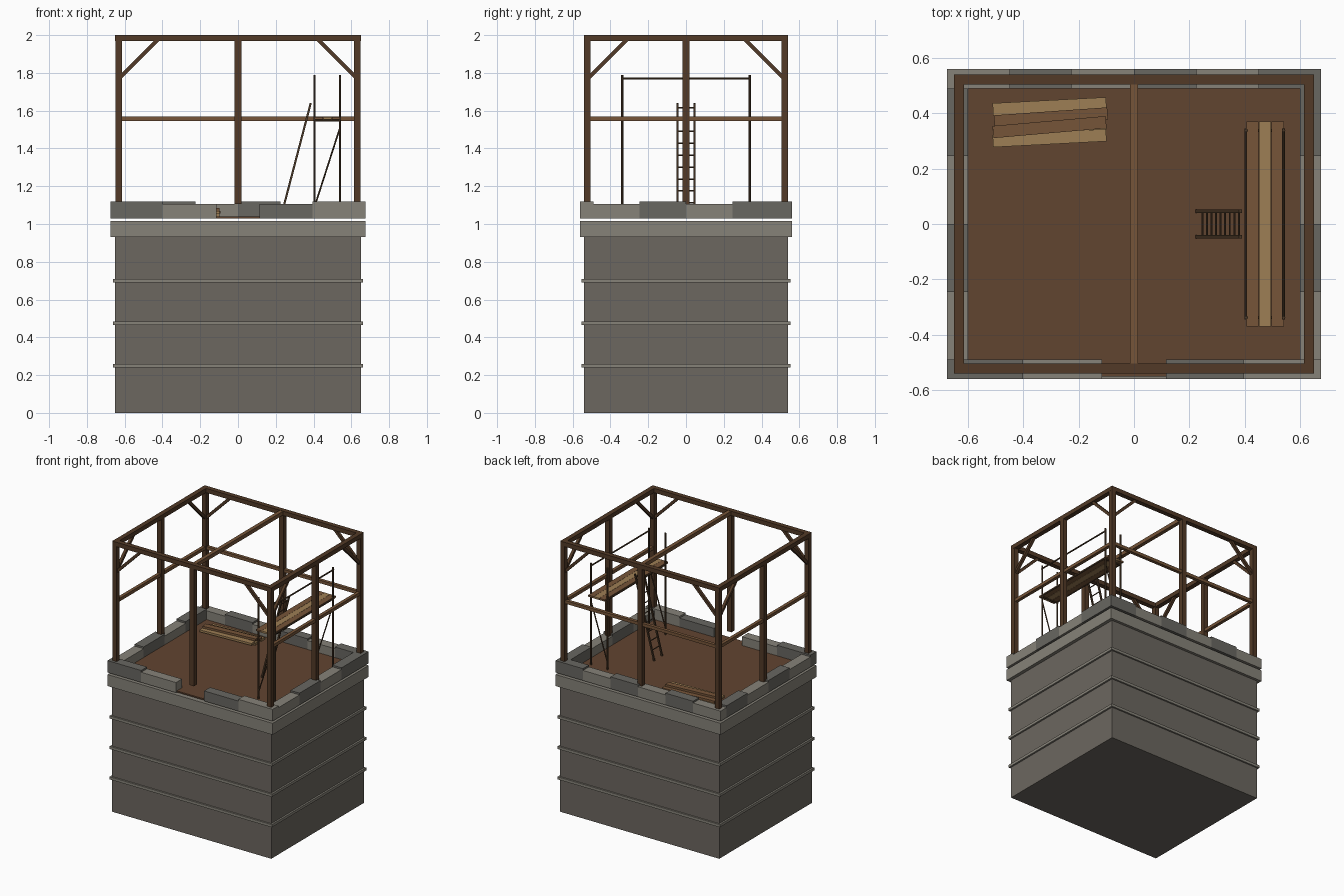
import bpy, math
from mathutils import Vector

if "Cube" in bpy.data.objects:
    bpy.data.objects.remove(bpy.data.objects["Cube"])


def material(name, rgb):
    m = bpy.data.materials.new(name)
    m.diffuse_color = (*rgb, 1)
    m.use_nodes = True
    m.node_tree.nodes["Principled BSDF"].inputs["Base Color"].default_value = m.diffuse_color
    return m


STONE = material("stone", (0.15, 0.135, 0.115))
STONE_LIGHT = material("stone_light", (0.24, 0.225, 0.19))
STONE_DARK = material("stone_dark", (0.14, 0.135, 0.12))
FLOOR = material("floor_brown", (0.12, 0.058, 0.03))
TIMBER = material("timber_dark", (0.085, 0.042, 0.02))
RAIL = material("timber_mid", (0.18, 0.09, 0.04))
PLANK = material("plank_light", (0.34, 0.21, 0.09))
POLE = material("pole", (0.07, 0.04, 0.02))


def box(name, lo, hi, mat, rot=0):
    """Box between two corners, optionally turned about z."""
    c = [(a + b) / 2 for a, b in zip(lo, hi)]
    bpy.ops.mesh.primitive_cube_add(size=1, location=c, rotation=(0, 0, rot))
    o = bpy.context.object
    o.name = name
    o.scale = [b - a for a, b in zip(lo, hi)]
    o.data.materials.append(mat)
    return o


def beam(name, a, b, w, mat, round_sides=0):
    """Square or round bar from a to b."""
    a, b = Vector(a), Vector(b)
    d = b - a
    if round_sides:
        bpy.ops.mesh.primitive_cylinder_add(vertices=round_sides, radius=w / 2, depth=d.length)
        o = bpy.context.object
    else:
        bpy.ops.mesh.primitive_cube_add(size=1)
        o = bpy.context.object
        o.scale = (w, w, d.length)
    o.name = name
    o.location = (a + b) / 2
    o.rotation_euler = d.to_track_quat('Z', 'Y').to_euler()
    o.data.materials.append(mat)
    return o


# Masonry base with string courses and cap
box("masonry_base", (-.65, -.54, 0), (.65, .54, .94), STONE)
for z in (.25, .475, .70):
    box("string_course", (-.663, -.552, z - .01), (.663, .552, z + .01), STONE_LIGHT)
box("base_cap", (-.675, -.56, .93), (.675, .56, 1.015), STONE_LIGHT)

# Floor deck
box("floor_deck", (-.64, -.55, 1.03), (.64, .53, 1.04), FLOOR)


# Parapet stones, alternating height and shade
def stone(x0, x1, y0, y1, tall, light):
    box("parapet_stone", (x0, y0, 1.03), (x1, y1, 1.118 if tall else 1.105),
        STONE_LIGHT if light else STONE_DARK)


for x0, x1, tall, light in ((-.675, -.4, 1, 0), (-.4, -.115, 0, 1),
                            (.115, .395, 0, 0), (.395, .675, 1, 1)):
    stone(x0, x1, -.56, -.49, tall, light)
for i in range(6):
    x = -.675 + .225 * i
    stone(x, x + .225, .49, .56, i % 2, i % 2 == 0)
for i in range(4):
    y = -.49 + .245 * i
    for x in (-.675, .60):
        stone(x, x + .075, y, y + .245, i % 2, i % 2 == 0)

# Timber frame: posts, top plates, tie beam, mid rails, corner braces
X, Y, W = .632, .522, .035
for px, py in [(x, y) for x in (-X, 0, X) for y in (-Y, 0, Y) if x or y]:
    box("post", (px - W / 2, py - W / 2, 1.105), (px + W / 2, py + W / 2, 1.98), TIMBER)
for s in (-1, 1):
    box("top_plate_long", (-.65, s * Y - W / 2, 1.968), (.65, s * Y + W / 2, 2), TIMBER)
    box("top_plate_short", (s * X - W / 2, -.505, 1.968), (s * X + W / 2, .505, 2), TIMBER)
    box("side_mid_rail", (s * X - .012, -Y, 1.545), (s * X + .012, Y, 1.568), RAIL)
    for t in (-1, 1):
        beam("corner_brace_long", (s * .625, t * Y, 1.775), (s * .425, t * Y, 1.975), .02, TIMBER)
        beam("corner_brace_short", (s * X, t * .515, 1.775), (s * X, t * .315, 1.975), .02, TIMBER)
box("back_mid_rail", (-X, Y - .012, 1.545), (X, Y + .012, 1.568), RAIL)
box("tie_beam", (-.014, -Y, 1.97), (.014, Y, 1.998), RAIL)

# Scaffold
for y in (-.338, .338):
    for x in (.405, .54):
        beam("scaffold_pole", (x, y, 1.04), (x, y, 1.79), .013, POLE, 8)
    beam("scaffold_brace", (.405, y, 1.09), (.54, y, 1.51), .009, POLE, 8)
    beam("scaffold_transom", (.4, y, 1.547), (.545, y, 1.547), .011, POLE, 8)
for x in (.405, .54):
    beam("scaffold_ledger", (x, -.345, 1.555), (x, .345, 1.555), .011, POLE, 8)
beam("scaffold_guard_rail", (.54, -.345, 1.77), (.54, .345, 1.77), .011, POLE, 8)
for i in range(3):
    x = .406 + i * .0455
    box("scaffold_plank", (x, -.37, 1.553), (x + .044, .37, 1.566), PLANK if i == 1 else RAIL)

# Ladder
foot, head = Vector((.228, 0, 1.04)), Vector((.385, 0, 1.64))
for y in (-.046, .046):
    off = Vector((0, y, 0))
    beam("ladder_rail", foot + off, head + off, .011, POLE)
for i in range(9):
    p = foot.lerp(head, .12 + i * .105)
    beam("ladder_rung", p - Vector((0, .046, 0)), p + Vector((0, .046, 0)), .008, POLE, 6)

# Loose plank pile
for cx, cy, z, deg, mat in ((-.305, .425, 1.04, 3, PLANK), (-.30, .385, 1.055, 4, RAIL),
                            (-.305, .345, 1.04, 5, PLANK), (-.305, .35, 1.07, 5, RAIL),
                            (-.305, .31, 1.055, 3, PLANK)):
    box("loose_plank", (cx - .205, cy - .022, z), (cx + .205, cy + .022, z + .015),
        mat, math.radians(deg))
